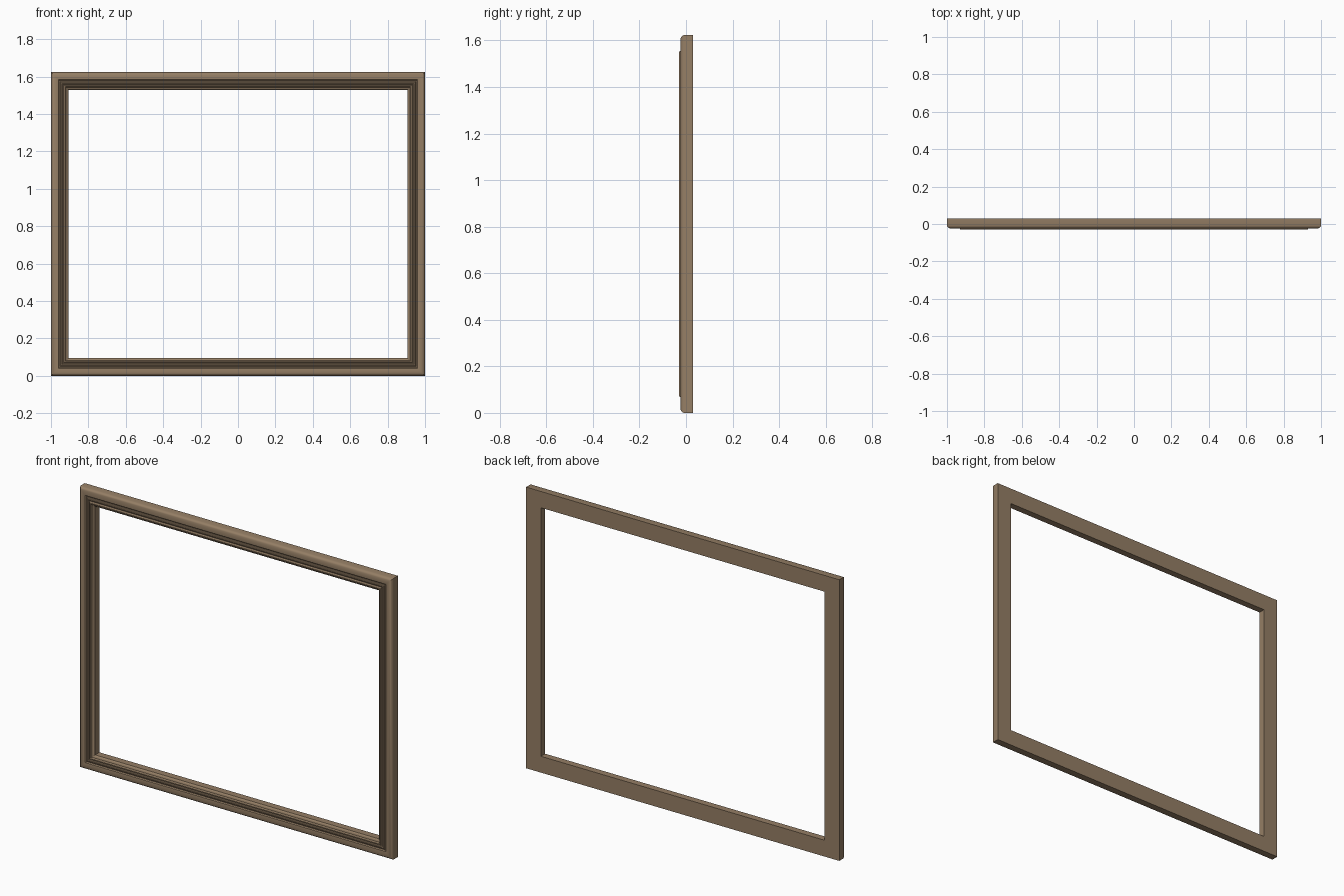
import bpy, bmesh

if "Cube" in bpy.data.objects:
    bpy.data.objects.remove(bpy.data.objects["Cube"])

W, H = 2.0, 1.623

# Moulding cross-section: (inset from outer edge, y)
profile = [
    (0.0, 0.03), (0.0, -0.008), (0.002, -0.014), (0.006, -0.019),
    (0.012, -0.0225), (0.02, -0.0245), (0.032, -0.0245), (0.040, -0.023),
    (0.043, -0.020), (0.044, -0.016), (0.049, -0.016), (0.050, -0.021),
    (0.054, -0.024), (0.060, -0.024), (0.064, -0.021), (0.065, -0.017),
    (0.068, -0.017), (0.069, -0.026), (0.071, -0.029), (0.074, -0.030),
    (0.077, -0.029), (0.080, -0.025), (0.081, -0.020), (0.086, -0.018),
    (0.091, -0.013), (0.094, -0.009), (0.094, 0.03),
]


def mitred_frame(name, section, width, height):
    """Sweep a closed section around a rectangle with mitred corners."""
    bm = bmesh.new()
    rings = []
    for sx, sz in ((-1, -1), (1, -1), (1, 1), (-1, 1)):
        rings.append([bm.verts.new((sx * (width / 2 - d), y,
                                    height / 2 + sz * (height / 2 - d)))
                      for d, y in section])
    n = len(section)
    for i in range(4):
        a, b = rings[i], rings[(i + 1) % 4]
        for j in range(n):
            k = (j + 1) % n
            bm.faces.new((a[j], b[j], b[k], a[k]))
    bmesh.ops.recalc_face_normals(bm, faces=bm.faces)
    mesh = bpy.data.meshes.new(name)
    bm.to_mesh(mesh)
    bm.free()
    obj = bpy.data.objects.new(name, mesh)
    bpy.context.collection.objects.link(obj)
    return obj


# Moulded wooden frame
frame = mitred_frame("picture_frame", profile, W, H)
wood = bpy.data.materials.new("wood")
wood.diffuse_color = (0.30, 0.21, 0.13, 1)
wood.use_nodes = True
wood.node_tree.nodes["Principled BSDF"].inputs["Base Color"].default_value = wood.diffuse_color
frame.data.materials.append(wood)

bpy.context.view_layer.objects.active = frame
frame.select_set(True)
bpy.ops.object.shade_smooth_by_angle(angle=0.6)
